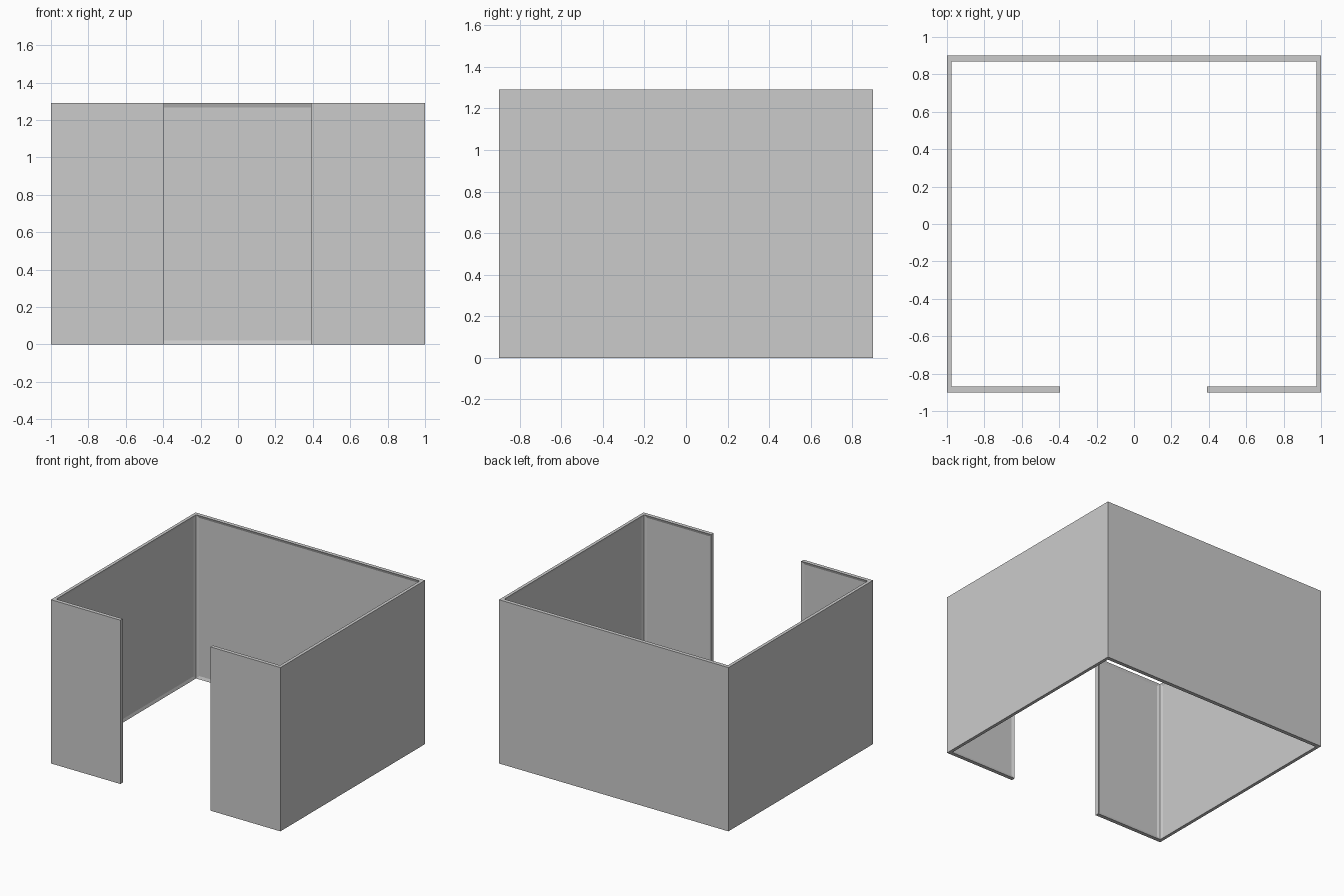
import bpy, bmesh

if "Cube" in bpy.data.objects:
    bpy.data.objects.remove(bpy.data.objects["Cube"])

W, D, H = 1.0, 0.9, 1.29      # half width, half depth, height
TX, TY = 0.025, 0.03          # side wall and front/back wall thickness
DOOR_L, DOOR_R = -0.395, 0.39 # doorway edges
RIM, RECESS = 0.022, 0.008    # frame around each inner panel

# C-shaped plan of the walls: outside loop, then back along the inside
plan = [(DOOR_R, -D), (W, -D), (W, D), (-W, D), (-W, -D), (DOOR_L, -D),
        (DOOR_L, -D + TY), (-W + TX, -D + TY), (-W + TX, D - TY),
        (W - TX, D - TY), (W - TX, -D + TY), (DOOR_R, -D + TY)]

bm = bmesh.new()
floor_face = bm.faces.new([bm.verts.new((x, y, 0)) for x, y in plan])
ext = bmesh.ops.extrude_face_region(bm, geom=[floor_face], use_keep_orig=True)
bmesh.ops.translate(bm, vec=(0, 0, H),
                    verts=[v for v in ext["geom"] if isinstance(v, bmesh.types.BMVert)])
bmesh.ops.recalc_face_normals(bm, faces=bm.faces)
bm.normal_update()

# Framed, slightly sunken panels on the five inner wall faces
def is_inner(f):
    c = f.calc_center_median()
    return (abs(f.normal.z) < 0.1 and abs(c.x) < W - 0.01 and abs(c.y) < D - 0.01
            and f.calc_area() > 0.3)

bmesh.ops.inset_individual(bm, faces=[f for f in bm.faces if is_inner(f)],
                           thickness=RIM, depth=-RECESS, use_even_offset=True)

mesh = bpy.data.meshes.new("cubicle_walls")
bm.to_mesh(mesh)
bm.free()
bpy.context.collection.objects.link(bpy.data.objects.new("cubicle_walls", mesh))
